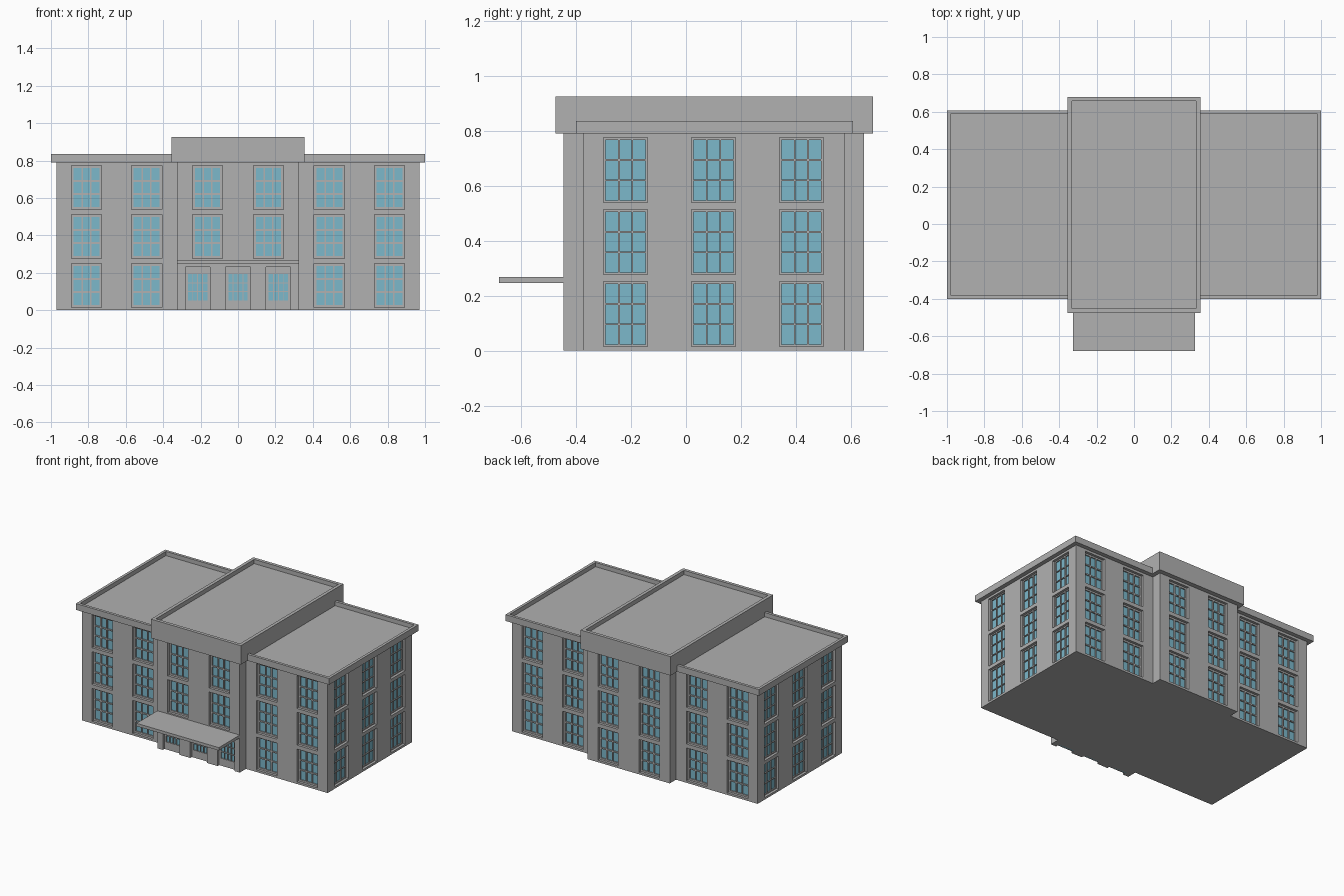
import bpy, bmesh
from math import pi
from mathutils import Matrix, Vector

cube = bpy.data.objects.get("Cube")
if cube:
    bpy.data.objects.remove(cube)


def material(name, rgb):
    m = bpy.data.materials.new(name)
    m.use_nodes = True
    m.diffuse_color = (*rgb, 1)
    m.node_tree.nodes["Principled BSDF"].inputs["Base Color"].default_value = (*rgb, 1)
    return m


GREY = material("grey concrete", (0.44, 0.44, 0.44))
BLUE = material("blue glass", (0.2, 0.48, 0.6))


def add_box(bm, lo, hi, turn=0):
    lo, hi = Vector(lo), Vector(hi)
    size = hi - lo
    place = Matrix.Rotation(turn, 4, 'Z') @ Matrix.Translation((lo + hi) / 2)
    return bmesh.ops.create_cube(bm, size=1, matrix=place @ Matrix.Diagonal((*size, 1)))


def finish(bm, name, mat):
    mesh = bpy.data.meshes.new(name)
    bm.to_mesh(mesh)
    bm.free()
    obj = bpy.data.objects.new(name, mesh)
    mesh.materials.append(mat)
    bpy.context.collection.objects.link(obj)
    return obj


def box(name, lo, hi, mat=GREY):
    bm = bmesh.new()
    add_box(bm, lo, hi)
    return finish(bm, name, mat)


def parapet(name, lo, hi, rim, depth):
    bm = bmesh.new()
    add_box(bm, lo, hi)
    bm.normal_update()
    top = max(bm.faces, key=lambda f: f.normal.z)
    bmesh.ops.inset_region(bm, faces=[top], thickness=rim)
    sunk = bmesh.ops.extrude_discrete_faces(bm, faces=[top])["faces"][0]
    bmesh.ops.translate(bm, verts=sunk.verts, vec=(0, 0, -depth))
    return finish(bm, name, GREY)


# Building masses and roofs
wings = box("wing_walls", (-0.97, -0.375, 0), (0.97, 0.577, 0.8))
centre = box("centre_walls", (-0.325, -0.445, 0), (0.325, 0.647, 0.8))
parapet("wing_parapet", (-1, -0.4, 0.79), (1, 0.607, 0.835), 0.028, 0.03)
parapet("centre_parapet", (-0.355, -0.475, 0.79), (0.355, 0.68, 0.925), 0.033, 0.03)
box("entrance_canopy", (-0.325, -0.68, 0.247), (0.325, -0.43, 0.268))

# Windows and doors share one cutter, one frame mesh and one glass mesh
cuts, bars, glass = bmesh.new(), bmesh.new(), bmesh.new()
RECESS = 0.03
TURN = {"front": 0, "left": pi / 2, "back": pi, "right": -pi / 2}


def opening(side, dist, u, z, w, h, cols=3, rows=3, edge=0.012, sill=0.012, head=0.012, bar=0.009):
    turn = TURN[side]
    x0, x1, z1 = u - w / 2, u + w / 2, z + h
    back = -dist + RECESS
    face = back - 0.012
    add_box(cuts, (x0, -dist - 0.02, z if z > 0 else -0.02), (x1, back, z1), turn)
    add_box(glass, (x0, back - 0.004, z), (x1, back + 0.003, z1), turn)
    gx0, gx1, gz0, gz1 = x0 + edge, x1 - edge, z + sill, z1 - head

    def strip(a, b, c, d):
        add_box(bars, (a, face, c), (b, back, d), turn)

    # Outer frame, then glazing bars
    strip(x0, gx0, z, z1)
    strip(gx1, x1, z, z1)
    strip(gx0, gx1, z, gz0)
    strip(gx0, gx1, gz1, z1)
    for i in range(1, cols):
        c = gx0 + (gx1 - gx0) * i / cols
        strip(c - bar / 2, c + bar / 2, gz0, gz1)
    for j in range(1, rows):
        c = gz0 + (gz1 - gz0) * j / rows
        strip(gx0, gx1, c - bar / 2, c + bar / 2)


for floor in range(3):
    z = 0.015 + 0.262 * floor
    # Front and back of the wings
    for side, dist in (("front", 0.375), ("back", 0.577)):
        for u in (-0.81, -0.489, 0.489, 0.81):
            opening(side, dist, u, z, 0.163, 0.234)
    # Both ends
    for side, sign in (("left", 1), ("right", -1)):
        for y in (-0.22, 0.1, 0.42):
            opening(side, 0.97, y * sign, z, 0.16, 0.236, edge=0.008, sill=0.008, head=0.008, bar=0.006)
    # Centre block, with the doors on the front ground floor
    for u in (-0.163, 0.163):
        opening("back", 0.647, u, z, 0.16, 0.234)
        if floor:
            opening("front", 0.445, u, z, 0.16, 0.234)
for u in (-0.216, 0, 0.216):
    opening("front", 0.445, u, 0, 0.132, 0.23, cols=4, edge=0.014, sill=0.053, head=0.037, bar=0.005)

finish(bars, "window_frames", GREY)
finish(glass, "window_glass", BLUE)
cutter = finish(cuts, "opening_cutter", GREY)
cutter.hide_render = True

# Cut the openings into the walls
for wall in (wings, centre):
    mod = wall.modifiers.new("openings", 'BOOLEAN')
    mod.operation = 'DIFFERENCE'
    mod.solver = 'EXACT'
    mod.object = cutter
    bpy.context.view_layer.objects.active = wall
    bpy.ops.object.modifier_apply(modifier=mod.name)
bpy.data.objects.remove(cutter)
